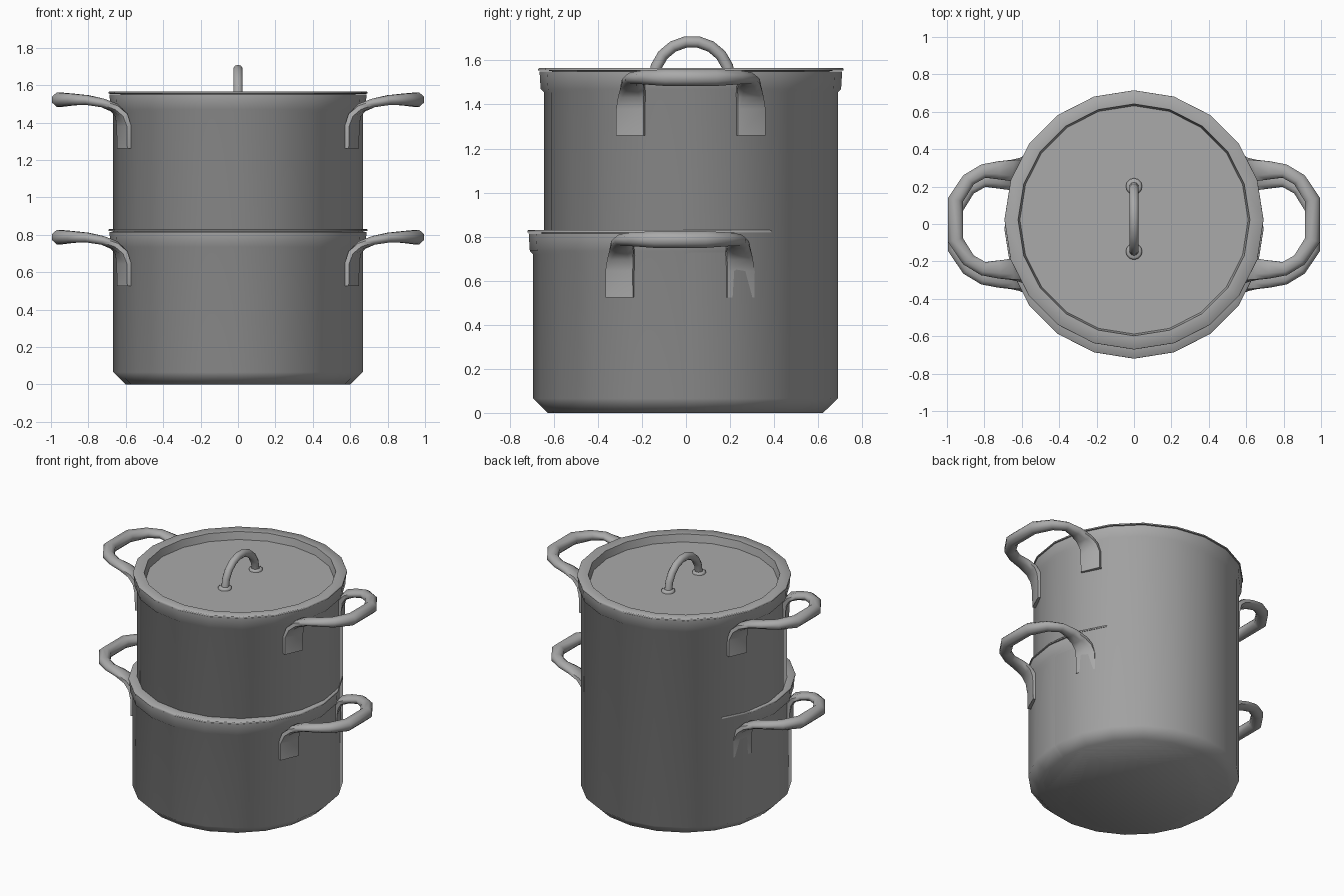
import bpy, bmesh, math
from mathutils import Vector

if "Cube" in bpy.data.objects:
    bpy.data.objects.remove(bpy.data.objects["Cube"], do_unlink=True)

steel = bpy.data.materials.new("grey steel")
steel.use_nodes = True
steel.diffuse_color = (0.4, 0.4, 0.4, 1)
steel.node_tree.nodes["Principled BSDF"].inputs["Base Color"].default_value = (0.4, 0.4, 0.4, 1)


def finish(name, bm, location):
    """Turn a bmesh into a smooth-shaded object with sharp creases."""
    bmesh.ops.recalc_face_normals(bm, faces=bm.faces)
    mesh = bpy.data.meshes.new(name)
    bm.to_mesh(mesh)
    bm.free()
    mesh.materials.append(steel)
    ob = bpy.data.objects.new(name, mesh)
    ob.location = location
    bpy.context.collection.objects.link(ob)
    bpy.ops.object.select_all(action='DESELECT')
    ob.select_set(True)
    bpy.context.view_layer.objects.active = ob
    bpy.ops.object.shade_smooth_by_angle(angle=math.radians(62))


def skin(bm, rings):
    """Join a list of point rings into a capped tube."""
    loops = [[bm.verts.new(p) for p in ring] for ring in rings]
    n = len(loops[0])
    for a, b in zip(loops, loops[1:]):
        for i in range(n):
            j = (i + 1) % n
            bm.faces.new((a[i], a[j], b[j], b[i]))
    bm.faces.new(loops[0])
    bm.faces.new(loops[-1])


def lathe(name, profile, location, sides=20):
    bm = bmesh.new()
    turns = [2 * math.pi * i / sides for i in range(sides)]
    skin(bm, [[(r * math.cos(t), r * math.sin(t), z) for t in turns] for r, z in profile])
    finish(name, bm, location)


# Side handle stations: x, y, z, heading, half width, half thickness, corner squareness
STATIONS = [
    (0.609, 0.272, -0.305, 24, 0.068, 0.012, 0.97),
    (0.610, 0.272, -0.185, 24, 0.068, 0.013, 0.95),
    (0.624, 0.268, -0.125, 20, 0.062, 0.020, 0.7),
    (0.662, 0.265, -0.085, 12, 0.056, 0.024, 0.5),
    (0.725, 0.265, -0.060, 0, 0.048, 0.024, 0.42),
    (0.805, 0.261, -0.045, -18, 0.037, 0.026, 0.42),
    (0.885, 0.214, -0.042, -50, 0.037, 0.031, 0.42),
    (0.954, 0.108, -0.043, -75, 0.041, 0.038, 0.42),
]


def side_handle(name, side, y, z):
    half = []
    for px, py, pz, heading, w, t, c in STATIONS:
        h = math.radians(heading)
        half.append((Vector((px, py, pz)), Vector((-math.sin(h), math.cos(h), 0)), w, t, c))
    # Mirror the half path front to back
    flip = Vector((1, -1, 1))
    path = half + [(p * flip, d * flip, w, t, c) for p, d, w, t, c in reversed(half)]
    rings = []
    for i, (p, across, w, t, c) in enumerate(path):
        before, after = path[max(i - 1, 0)][0], path[min(i + 1, len(path) - 1)][0]
        normal = (after - before).normalized().cross(across).normalized()
        section = [(1, c), (c, 1), (-c, 1), (-1, c), (-1, -c), (-c, -1), (c, -1), (1, -c)]
        ring = [p + across * (w * u) + normal * (t * v) for u, v in section]
        rings.append([(side * q.x, q.y, q.z) for q in ring])
    bm = bmesh.new()
    skin(bm, rings)
    finish(name, bm, (0, y, z))


def lid_handle(name, y, z, reach=0.172, radius=0.026, steps=9, sides=10):
    rings = []
    for i in range(steps + 1):
        a = math.pi * i / steps
        ring = []
        for k in range(sides):
            b = 2 * math.pi * k / sides
            r = reach + radius * math.cos(b)
            ring.append((radius * math.sin(b), r * math.cos(a), r * math.sin(a)))
        rings.append(ring)
    bm = bmesh.new()
    skin(bm, rings)
    finish(name, bm, (0, y, z))


def pot(label, y, h):
    # Body with bevelled base, thick collar and recessed mouth
    lathe(label + "_pot_body", [(0.6, 0), (0.667, 0.065), (0.667, h - 0.11),
                                (0.682, h - 0.095), (0.687, h - 0.015),
                                (0.64, h - 0.015), (0.64, h - 0.08)], (0, y, 0))
    # Lid with flat rim and sunken centre
    lathe(label + "_pot_lid", [(0.61, -0.066), (0.63, -0.012), (0.693, -0.011),
                               (0.693, -0.003), (0.69, 0), (0.62, -0.002),
                               (0.61, -0.055)], (0, y, h))
    for word, side in (("left", 1), ("right", -1)):
        side_handle(f"{label}_{word}_handle", side, y, h)


# Tall rear pot and short front pot
pot("tall", 0.022, 1.565)
pot("short", -0.027, 0.83)

# Arched handle with washers on the top lid
lid_handle("lid_handle", 0.027, 1.514)
for word, offset in (("front", -0.174), ("back", 0.174)):
    lathe(word + "_lid_washer", [(0.044, -0.008), (0.044, 0.008), (0.034, 0.014)],
          (0, 0.027 + offset, 1.512), 12)
